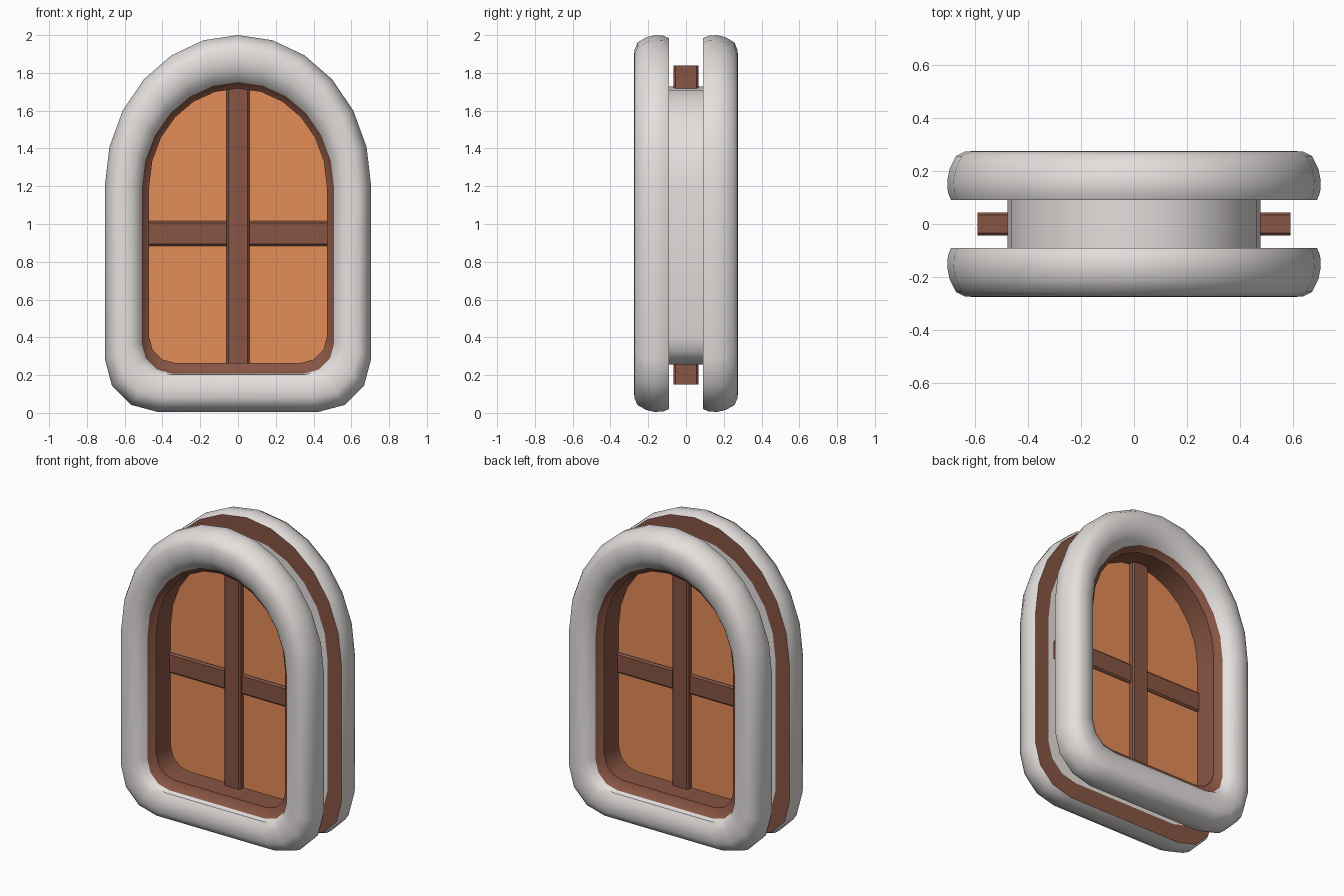
import bpy, bmesh, math

if "Cube" in bpy.data.objects:
    bpy.data.objects.remove(bpy.data.objects["Cube"])


def material(name, rgb):
    m = bpy.data.materials.new(name)
    m.diffuse_color = (*rgb, 1)
    m.use_nodes = True
    m.node_tree.nodes["Principled BSDF"].inputs["Base Color"].default_value = m.diffuse_color
    return m


WHITE = material("warm_white", (0.77, 0.74, 0.725))
BROWN = material("brown_wood", (0.245, 0.09, 0.056))
ORANGE = material("orange_pane", (0.78, 0.265, 0.095))


def outline(t):
    """Arched loop in (x, z): t = 0 is the opening, t = 1 the outer rim."""
    a, b = 0.47 + 0.235 * t, 0.517 + 0.283 * t
    base = 0.265 - 0.26 * t
    r = 0.135 + 0.145 * t
    dz = -0.013 if 0.1 < t < 0.22 else 0     # lip sits slightly low
    pts = [(a * math.cos(math.radians(d)), 1.2 + dz + b * math.sin(math.radians(d)))
           for d in range(0, 181, 15)]
    for side, start in ((-1, 180), (1, 270)):
        for d in range(start, start + 91, 30):
            ang = math.radians(d)
            pts.append((side * (a - r) + r * math.cos(ang),
                        base + dz + r + r * math.sin(ang)))
    return pts


def finish(name, bm, mats, angle=None, recalc=True):
    if recalc:
        bmesh.ops.recalc_face_normals(bm, faces=bm.faces)
    me = bpy.data.meshes.new(name)
    bm.to_mesh(me)
    bm.free()
    ob = bpy.data.objects.new(name, me)
    bpy.context.collection.objects.link(ob)
    for m in mats:
        me.materials.append(m)
    if angle:
        bpy.ops.object.select_all(action='DESELECT')
        ob.select_set(True)
        bpy.context.view_layer.objects.active = ob
        bpy.ops.object.shade_smooth_by_angle(angle=math.radians(angle))
    return ob


# Frame: half cross-section (t, y, colour of the segment that follows)
half = [(0, 0.18, 1), (0.12, 0.195, 1), (0.165, 0.215, 0), (0.24, 0.246, 0),
        (0.38, 0.268, 0), (0.55, 0.276, 0), (0.72, 0.273, 0), (0.86, 0.257, 0),
        (0.96, 0.21, 0), (1.0, 0.165, 0), (0.99, 0.12, 0), (0.94, 0.09, 1),
        (0.51, 0.09, 0), (0.035, 0.09, 0)]
section = list(half)
for i in range(len(half) - 1, -1, -1):       # mirrored half
    t, y, _ = half[i]
    section.append((t, -y, half[i - 1][2] if i else 1))

bm = bmesh.new()
loops = [[bm.verts.new((x, y, z)) for x, z in outline(t)] for t, y, _ in section]
for k, (t, y, colour) in enumerate(section):
    l0, l1 = loops[k], loops[(k + 1) % len(loops)]
    for i in range(len(l0)):
        j = (i + 1) % len(l0)
        f = bm.faces.new((l0[i], l0[j], l1[j], l1[i]))
        f.material_index = colour
finish("window_frame", bm, [WHITE, BROWN], 45)

# Double pane: front and back sheets, a little larger than the opening
bm = bmesh.new()
for y in (-0.03, 0.03):
    pts = outline(0.25)
    if y > 0:
        pts.reverse()
    bm.faces.new([bm.verts.new((x, y, z)) for x, z in pts])
finish("pane", bm, [ORANGE], recalc=False)


# Crossing bars: open-ended box tubes with eased edges, through the frame
def bar(name, place, lo, hi, w, h, c=0.01):
    shape = [(w, h - c), (w - c, h), (c - w, h), (-w, h - c),
             (-w, c - h), (c - w, -h), (w - c, -h), (w, c - h)]
    bm = bmesh.new()
    rings = [[bm.verts.new(place(e, u, v)) for u, v in shape] for e in (lo, hi)]
    for k in range(8):
        n = (k + 1) % 8
        bm.faces.new((rings[0][k], rings[0][n], rings[1][n], rings[1][k]))
    finish(name, bm, [BROWN], 30)


bar("upright_bar", lambda e, u, v: (u, v, e), 0.15, 1.84, 0.06, 0.066)
bar("cross_bar", lambda e, u, v: (e, u, 0.95 + v), -0.59, 0.59, 0.044, 0.066)
